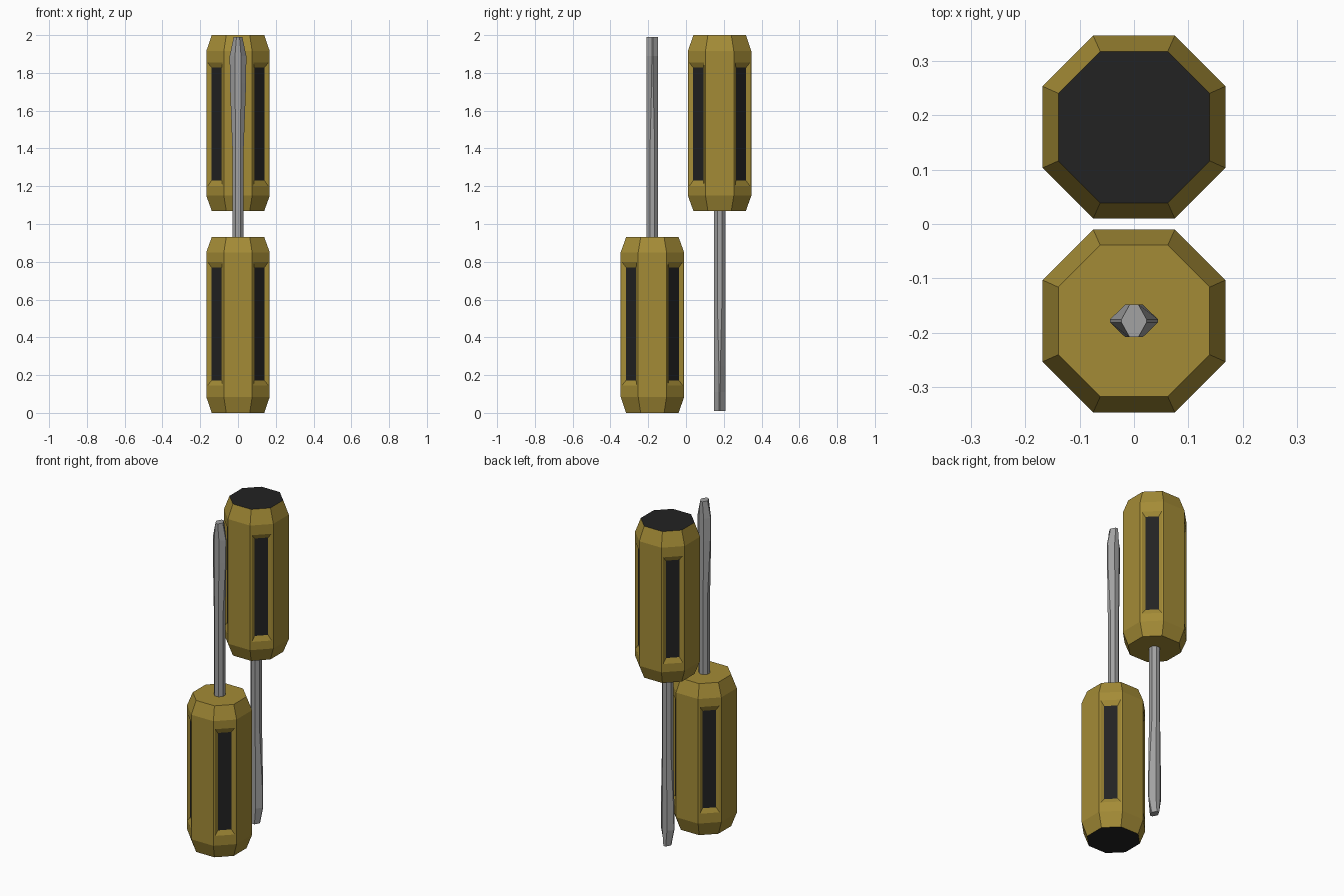
import bpy, bmesh
from math import pi
from mathutils import Matrix, Vector

cube = bpy.data.objects.get("Cube")
if cube:
    bpy.data.objects.remove(cube, do_unlink=True)


def material(name, rgb):
    m = bpy.data.materials.new(name)
    m.use_nodes = True
    m.diffuse_color = (*rgb, 1)
    m.node_tree.nodes["Principled BSDF"].inputs["Base Color"].default_value = (*rgb, 1)
    return m


GOLD = material("mustard_plastic", (0.37, 0.26, 0.037))
DARK = material("black_rubber", (0.016, 0.016, 0.016))
STEEL = material("grey_steel", (0.36, 0.36, 0.36))


def octagon(a, b, c, d, z):
    """Eight-sided ring through (a, b) and (c, d), mirrored in x and y."""
    quarter = [(a, b), (c, d)]
    pts = quarter + [(-x, y) for x, y in reversed(quarter)]
    pts += [(-x, -y) for x, y in pts]
    return [Vector((x, y, z)) for x, y in pts]


def loft(rings):
    bm = bmesh.new()
    loops = [[bm.verts.new(p) for p in ring] for ring in rings]
    for lo, hi in zip(loops, loops[1:]):
        for i in range(8):
            j = (i + 1) % 8
            bm.faces.new((lo[i], lo[j], hi[j], hi[i]))
    bm.faces.new(loops[0][::-1])
    bm.faces.new(loops[-1])
    bmesh.ops.recalc_face_normals(bm, faces=bm.faces)
    return bm


def inset_rect(bm, face, half_width, z_low, z_high, depth):
    """Inset a side face to a given rectangle, sunk by depth."""
    normal = face.normal.copy()
    centre = face.calc_center_median()
    along = normal.cross(Vector((0, 0, 1)))
    bmesh.ops.inset_individual(bm, faces=[face], thickness=0.005)
    for v in face.verts:
        side = 1 if (v.co - centre).dot(along) > 0 else -1
        z = z_high if v.co.z > centre.z else z_low
        v.co = centre + along * side * half_width - normal * depth
        v.co.z = z


def finish(bm, name, mats, transform):
    bm.transform(transform)
    mesh = bpy.data.meshes.new(name)
    bm.to_mesh(mesh)
    bm.free()
    for m in mats:
        mesh.materials.append(m)
    bpy.context.collection.objects.link(bpy.data.objects.new(name, mesh))


def screwdriver(prefix, transform):
    # Chamfered handle with a dark butt end and four sunken grip panels
    handle = loft([octagon(r, k, k, r, z) for r, k, z in
                   ((0.139, 0.062, 0), (0.168, 0.075, 0.085),
                    (0.168, 0.075, 0.85), (0.139, 0.062, 0.93))])
    handle.normal_update()
    for f in list(handle.faces):
        n = f.normal
        if n.z < -0.9:
            f.material_index = 1
        elif abs(n.z) < 0.01 and abs(n.x * n.y) > 0.3:
            inset_rect(handle, f, 0.056, 0.145, 0.80, 0)
            inset_rect(handle, f, 0.038, 0.172, 0.77, 0.012)
            f.material_index = 1
    finish(handle, prefix + "_handle", [GOLD, DARK], transform)

    # Shaft flaring into a tapered blade
    shaft = loft([octagon(*ring) for ring in
                  ((0.03, 0.0124, 0.0124, 0.03, 0.92),
                   (0.03, 0.0124, 0.0124, 0.03, 1.40),
                   (0.043, 0.004, 0.016, 0.03, 1.75),
                   (0.044, 0.003, 0.016, 0.03, 1.89),
                   (0.023, 0.003, 0.008, 0.03, 1.99))])
    finish(shaft, prefix + "_shaft", [STEEL], transform)


# Two tools side by side, the rear one turned upside down
upright = Matrix.Translation((0, -0.178, 0))
flipped = Matrix.Translation((0, 0.178, 2)) @ Matrix.Rotation(pi, 4, "X")
screwdriver("front_screwdriver", upright)
screwdriver("rear_screwdriver", flipped)
